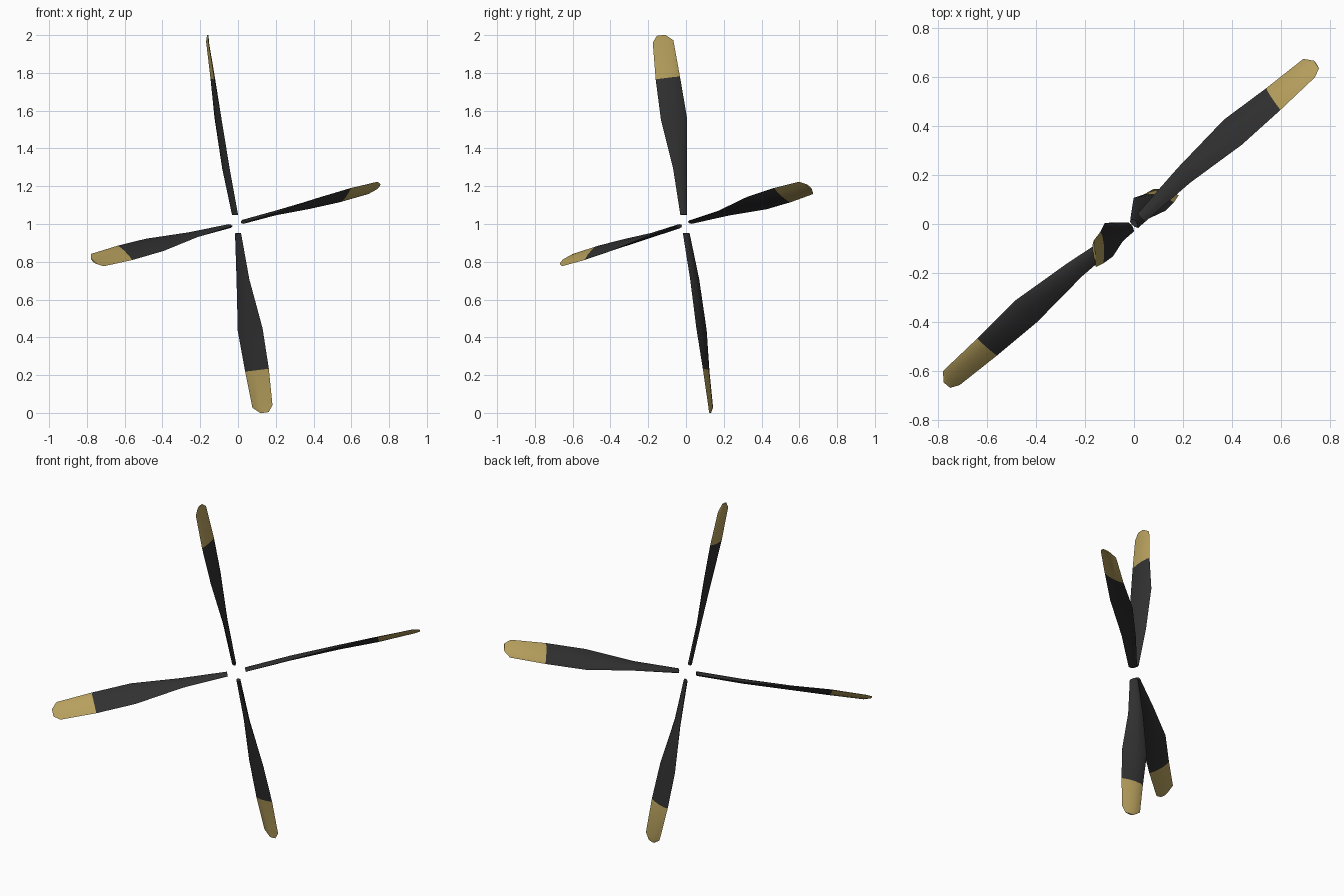
import bpy, bmesh, math
from mathutils import Vector, Matrix

if "Cube" in bpy.data.objects:
    bpy.data.objects.remove(bpy.data.objects["Cube"])


def material(name, rgb):
    m = bpy.data.materials.new(name)
    m.diffuse_color = (*rgb, 1)
    m.use_nodes = True
    m.node_tree.nodes["Principled BSDF"].inputs["Base Color"].default_value = m.diffuse_color
    return m


DARK = material("charcoal", (0.03, 0.03, 0.03))
GOLD = material("tip gold", (0.47, 0.35, 0.11))

# Rotor frame: blades turn in the plane of SIDE and z, about AXIS
AZ = math.radians(40.9)
SIDE = Vector((math.cos(AZ), math.sin(AZ), 0))
AXIS = SIDE.cross(Vector((0, 0, 1)))
HUB = Vector((0, 0, 1)) - SIDE * 0.009

# Blade stations: radius, chord, pitch in degrees, axial offset, thickness
STATIONS = [
    (0.050, 0.046, 88, 0.000, 0.022),
    (0.300, 0.082, 75, -0.017, 0.024),
    (0.570, 0.142, 62, -0.019, 0.025),
    (0.788, 0.130, 54, -0.013, 0.023),
    (0.985, 0.110, 53, -0.013, 0.014),
    (1.018, 0.045, 53, -0.004, 0.008),
]
# Cross-section: along chord, across thickness
SECTION = [(-0.5, 0), (-0.38, 0.38), (-0.1, 0.6), (0.22, 0.42), (0.5, 0),
           (0.22, -0.3), (-0.1, -0.4), (-0.38, -0.28)]


def blade(name, angle):
    rot = Matrix.Rotation(-math.radians(angle), 3, AXIS)
    if (rot @ SIDE).z * math.sin(math.radians(angle)) < 0:
        rot.transpose()
    r_dir, t_dir = rot @ SIDE, rot @ Vector((0, 0, 1))
    bm = bmesh.new()
    rings = []
    for r, chord, pitch, off, thick in STATIONS:
        b = math.radians(pitch)
        along = t_dir * math.cos(b) + AXIS * math.sin(b)
        across = t_dir * math.sin(b) - AXIS * math.cos(b)
        centre = HUB + r_dir * r + AXIS * off
        rings.append([bm.verts.new(centre + along * c * chord + across * h * thick)
                      for c, h in SECTION])
    n = len(SECTION)
    for k in range(len(rings) - 1):
        for i in range(n):
            j = (i + 1) % n
            f = bm.faces.new((rings[k][i], rings[k][j], rings[k + 1][j], rings[k + 1][i]))
            f.material_index = int(STATIONS[k][0] > 0.75)   # painted tip
    bm.faces.new(rings[0])
    bm.faces.new(rings[-1]).material_index = 1
    bmesh.ops.recalc_face_normals(bm, faces=bm.faces)
    me = bpy.data.meshes.new(name)
    bm.to_mesh(me)
    bm.free()
    me.materials.append(DARK)
    me.materials.append(GOLD)
    ob = bpy.data.objects.new(name, me)
    bpy.context.collection.objects.link(ob)
    bpy.context.view_layer.objects.active = ob
    ob.select_set(True)
    bpy.ops.object.shade_smooth_by_angle(angle=math.radians(30))
    ob.select_set(False)


# Four blades a quarter turn apart
for k in range(4):
    blade(f"propeller_blade_{k + 1}", 11.2 + 90 * k)
